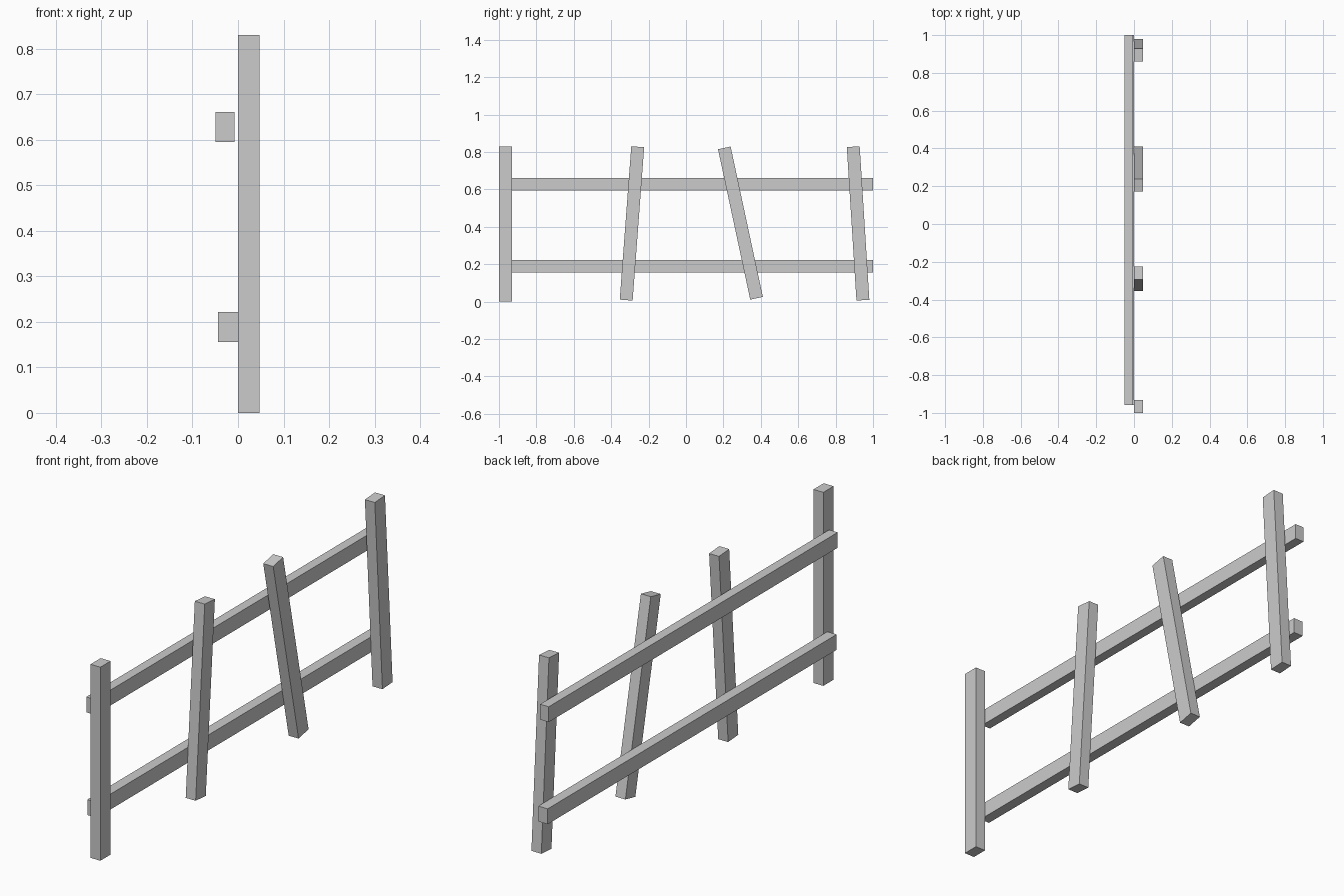
import bpy
from math import radians

if "Cube" in bpy.data.objects:
    bpy.data.objects.remove(bpy.data.objects["Cube"])


def box(name, size, centre, tilt=0.0):
    """Box of a given size, leaning sideways about x by tilt degrees."""
    bpy.ops.mesh.primitive_cube_add(size=1, location=centre,
                                    rotation=(radians(tilt), 0, 0))
    ob = bpy.context.object
    ob.name = name
    ob.scale = size
    bpy.ops.object.transform_apply(location=False, rotation=True, scale=True)
    return ob


# Fence posts: one upright, three leaning (centre y, centre z, length, tilt)
posts = [(-0.965, 0.415, 0.83, 0.0),
         (-0.289, 0.418, 0.822, -4.3),
         (0.291, 0.420, 0.822, 12.1),
         (0.920, 0.418, 0.822, 3.6)]
for i, (y, z, length, tilt) in enumerate(posts, 1):
    box(f"fence_post_{i}", (0.047, 0.069, length), (0.0235, y, z), tilt)

# Horizontal rails behind the posts (x min, x max, z min, z max)
rails = {"lower_rail": (-0.044, 0.0005, 0.156, 0.222),
         "upper_rail": (-0.049, -0.008, 0.595, 0.661)}
for name, (x0, x1, z0, z1) in rails.items():
    box(name, (x1 - x0, 1.958, z1 - z0), ((x0 + x1) / 2, 0.021, (z0 + z1) / 2))
